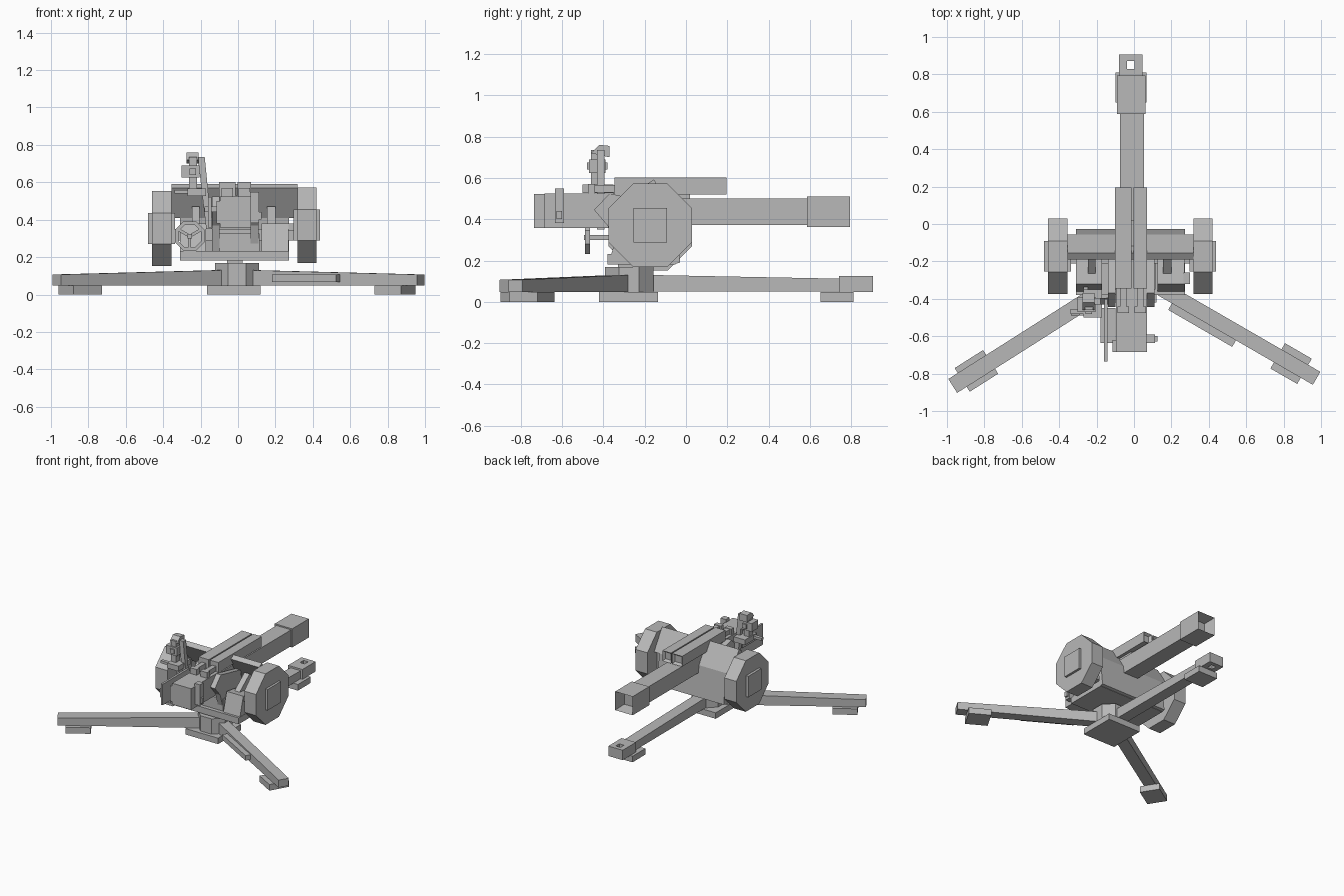
import bpy, bmesh, math
from mathutils import Matrix, Vector

cube = bpy.data.objects.get("Cube")
if cube:
    bpy.data.objects.remove(cube)

grey = bpy.data.materials.new("plain grey")
grey.use_nodes = True
COLOUR = (0.48, 0.48, 0.48, 1)
grey.diffuse_color = COLOUR
grey.node_tree.nodes["Principled BSDF"].inputs["Base Color"].default_value = COLOUR


def finish(name, bm):
    bmesh.ops.recalc_face_normals(bm, faces=bm.faces)
    mesh = bpy.data.meshes.new(name)
    bm.to_mesh(mesh)
    bm.free()
    mesh.materials.append(grey)
    ob = bpy.data.objects.new(name, mesh)
    bpy.context.collection.objects.link(ob)
    return ob


def box(name, x, y, z, hollow=None, depth=0.05, rim=0.02):
    """Box from ranges; hollow is a direction whose face gets a recess."""
    bm = bmesh.new()
    size = [b - a for a, b in (x, y, z)]
    mid = [(a + b) / 2 for a, b in (x, y, z)]
    bmesh.ops.create_cube(bm, size=1, matrix=Matrix.Translation(mid) @ Matrix.Diagonal((*size, 1)))
    if hollow:
        d = Vector(hollow)
        bm.normal_update()
        face = max(bm.faces, key=lambda f: f.normal.dot(d))
        bmesh.ops.inset_region(bm, faces=[face], thickness=rim)
        bmesh.ops.translate(bm, verts=face.verts, vec=-d * depth)
    return finish(name, bm)


def prism(name, profile, lo, hi, axis="x"):
    """Extrude a profile: (y, z) along x, or (x, z) along y, or (x, y) along z."""
    put = {"x": lambda p, t: (t, p[0], p[1]),
           "y": lambda p, t: (p[0], t, p[1]),
           "z": lambda p, t: (p[0], p[1], t)}[axis]
    bm = bmesh.new()
    a, b = [[bm.verts.new(put(p, t)) for p in profile] for t in (lo, hi)]
    bm.faces.new(a)
    bm.faces.new(b)
    for i in range(len(a)):
        j = (i + 1) % len(a)
        bm.faces.new((a[i], a[j], b[j], b[i]))
    return finish(name, bm)


def polygon(cx, cy, r, n, turn=0.5):
    return [(cx + r * math.cos(2 * math.pi * (i + turn) / n),
             cy + r * math.sin(2 * math.pi * (i + turn) / n)) for i in range(n)]


def place(ob, origin, degrees):
    ob.location = (*origin, 0)
    ob.rotation_euler.z = math.radians(degrees)


# Base plate and pivot column
box("base_plate", (-.165, .12), (-.42, -.135), (0, .047))
prism("pivot_column", polygon(-.005, -.275, .127, 8), .045, .168, "z")
box("pivot_neck", (-.06, .025), (-.33, -.2), (.15, .2))

# Rear legs, built along their own x axis, then turned
for side, origin, angle, half, foot in (
        ("right", (-.032, -.271), 212.4, .044, (.87, 1.05, .075)),
        ("left", (.015, -.27), -30, .04, (.87, 1.035, .078))):
    leg = prism(side + "_leg", [(0, .048), (1.11, .048), (1.11, .107), (0, .132)], -half, half, "y")
    place(leg, origin, angle)
    pad = box(side + "_foot", foot[:2], (-foot[2], foot[2]), (0, .048))
    place(pad, origin, angle)
bar = box("left_leg_tool_bar", (.24, .635), (-.08, -.035), (.068, .108))
place(bar, (.015, -.27), -30)

# Long leg under the barrel, with a towing eye at its end
prism("long_leg", [(-.27, .05), (.76, .05), (.76, .112), (-.27, .132)], -.06, .03)
for n, x in enumerate(((-.08, -.038), (.003, .045))):
    box(f"towing_eye_side_{n}", x, (.74, .905), (.048, .126))
for n, y in enumerate(((.74, .828), (.872, .905))):
    box(f"towing_eye_end_{n}", (-.039, .004), y, (.048, .126))
box("long_leg_foot", (-.1, .068), (.65, .81), (0, .048))

# Octagonal wheels with square hub plates
for side, x0, x1, z in (("right", -.46, -.355, .353), ("left", .317, .42, .371)):
    prism(side + "_wheel", polygon(-.173, z, .218, 8), x0, x1)
    box(side + "_hub", (x0 - .02, x1 + .018), (-.255, -.092), (z - .083, z + .083))
box("axle", (-.36, .32), (-.21, -.13), (.29, .35))

# Carriage tray and sloping shield
box("carriage_tray", (-.31, .272), (-.38, -.05), (.182, .232))
prism("lower_shield", [(-.09, .43), (-.055, .43), (-.028, .19), (-.06, .182)], -.31, .272)
prism("upper_shield", [(-.19, .57), (-.155, .592), (-.055, .43), (-.09, .41)], -.355, .317)
for n, (x0, x1) in enumerate(((-.245, -.205), (.155, .2))):
    prism(f"shield_brace_{n}", [(-.28, .23), (-.23, .23), (-.08, .42), (-.14, .47), (-.28, .36)], x0, x1)
for n, (x0, x1) in enumerate(((-.31, -.17), (.125, .27))):
    prism(f"carriage_cheek_{n}", [(-.37, .2), (-.18, .2), (-.18, .36), (-.32, .38)], x0, x1)
box("left_cheek_step", (.265, .3), (-.32, -.26), (.34, .38))

# Cradle
box("cradle_floor", (-.1, .115), (-.35, -.08), (.2, .325))
for n, (x0, x1) in enumerate(((-.14, -.098), (.068, .11))):
    prism(f"cradle_arm_{n}", [(-.445, .445), (-.37, .525), (-.12, .47), (-.1, .21), (-.33, .21), (-.38, .37)], x0, x1)
box("cradle_saddle", (-.07, .045), (-.35, .02), (.49, .53))

# Barrel, muzzle and breech
box("barrel", (-.075, .053), (-.35, .62), (.372, .5))
box("muzzle", (-.09, .062), (.587, .795), (.363, .51), hollow=(0, 1, 0), depth=.09, rim=.024)
box("breech", (-.095, .07), (-.685, -.3), (.357, .525))
box("breech_side_block", (-.116, -.09), (-.685, -.62), (.38, .5))
box("breech_lever", (.065, .112), (-.635, -.59), (.382, .548))
box("breech_lever_knob", (.065, .125), (-.628, -.6), (.4, .44))
box("breech_guard", (-.16, -.143), (-.735, -.4), (.357, .522))
box("breech_guard_mount", (-.178, -.1), (-.635, -.45), (.44, .47))

# Twin recoil cylinders with rods
for n, (x0, x1) in enumerate(((-.102, -.014), (-.004, .07))):
    mid = (x0 + x1) / 2
    box(f"recoil_cylinder_{n}", (x0, x1), (-.345, .195), (.52, .602), hollow=(0, 1, 0), depth=.02)
    box(f"recoil_rod_{n}", (mid - .018, mid + .018), (-.46, -.34), (.53, .567))
    box(f"recoil_rod_clamp_{n}", (mid - .03, mid + .03), (-.475, -.44), (.515, .57))

# Sight on the right side
prism("sight_arm", [(-.215, .735), (-.178, .735), (-.14, .35), (-.17, .35)], -.43, -.395, "y")
box("sight_base", (-.27, -.17), (-.5, -.35), (.527, .568))
box("sight_post", (-.262, -.22), (-.46, -.41), (.53, .735))
prism("sight_head", [(-.46, .72), (-.37, .7), (-.37, .755), (-.42, .76)], -.275, -.21)
box("sight_body", (-.302, -.205), (-.47, -.39), (.625, .69))
box("sight_eyepiece", (-.26, -.225), (-.48, -.38), (.64, .675))
box("sight_side_dial", (-.34, -.26), (-.48, -.455), (.54, .56))

# Handwheel with spokes and shaft
HUB = Vector((-.258, -.477, .312))
rim = polygon(HUB.x, HUB.z, .086, 8)
inner = polygon(HUB.x, HUB.z, .066, 8)
for i in range(8):
    j = (i + 1) % 8
    prism(f"handwheel_rim_{i}", [rim[i], rim[j], inner[j], inner[i]], -.49, -.464, "y")
for i in range(3):
    spoke = box(f"handwheel_spoke_{i}", (0, .07), (-.009, .009), (-.008, .008))
    spoke.location = HUB
    spoke.rotation_euler.y = math.radians(90 + 120 * i)
box("handwheel_shaft", (-.27, -.246), (-.495, -.3), (.3, .324))
